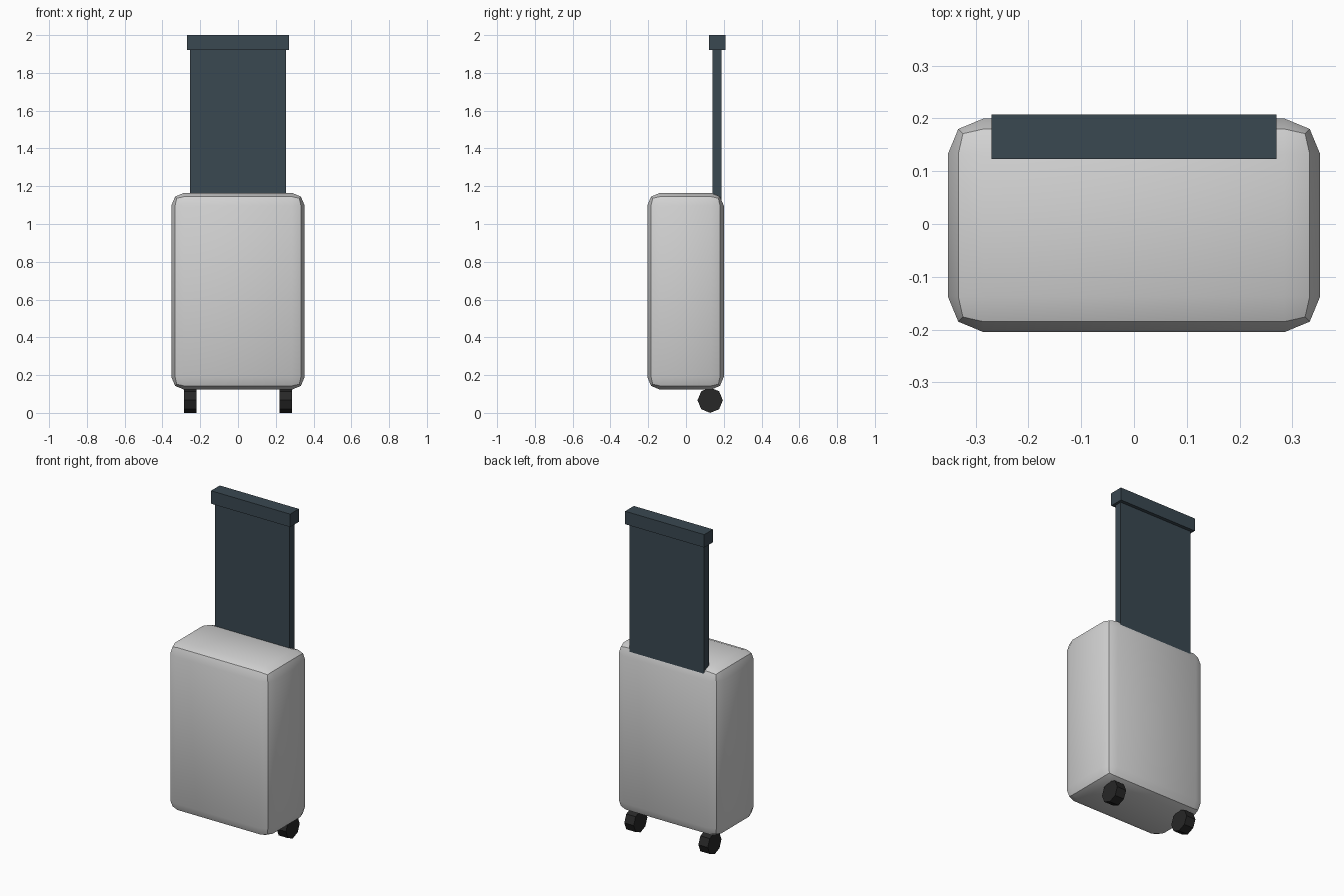
import bpy
import bmesh
import math
from mathutils import Matrix

cube = bpy.data.objects.get("Cube")
if cube:
    bpy.data.objects.remove(cube, do_unlink=True)


def material(name, rgb):
    mat = bpy.data.materials.new(name)
    mat.use_nodes = True
    mat.diffuse_color = (*rgb, 1)
    mat.node_tree.nodes["Principled BSDF"].inputs["Base Color"].default_value = (*rgb, 1)
    return mat


def add_object(name, bm, mat):
    mesh = bpy.data.meshes.new(name)
    bm.to_mesh(mesh)
    bm.free()
    mesh.materials.append(mat)
    obj = bpy.data.objects.new(name, mesh)
    bpy.context.collection.objects.link(obj)
    return obj


def box(name, low, high, mat):
    """Box between two opposite corners."""
    size = [b - a for a, b in zip(low, high)]
    centre = [(a + b) / 2 for a, b in zip(low, high)]
    bm = bmesh.new()
    bmesh.ops.create_cube(bm, size=1)
    bmesh.ops.scale(bm, vec=size, verts=bm.verts)
    bmesh.ops.translate(bm, vec=centre, verts=bm.verts)
    return add_object(name, bm, mat)


shell_grey = material("light grey shell", (0.65, 0.65, 0.65))
slate = material("dark slate", (0.042, 0.065, 0.083))
rubber = material("black rubber", (0.02, 0.02, 0.02))

# Case with rounded edges and a crease along the middle of each bevel
case = box("case", (-0.353, -0.205, 0.123), (0.353, 0.2, 1.165), shell_grey)
bevel = case.modifiers.new("rounded edges", "BEVEL")
bevel.width = 0.068
bevel.segments = 2
bpy.context.view_layer.objects.active = case
case.select_set(True)
bpy.ops.object.modifier_apply(modifier=bevel.name)
bpy.ops.object.shade_smooth_by_angle(angle=math.radians(30))
case.select_set(False)

# Pull-up handle
box("handle_panel", (-0.254, 0.14, 1.0), (0.254, 0.187, 1.93), slate)
box("handle_grip", (-0.27, 0.123, 1.92), (0.27, 0.208, 2.0), slate)

# Eight-sided wheels under the back edge
for side, x in (("left", 0.253), ("right", -0.253)):
    bm = bmesh.new()
    bmesh.ops.create_cone(bm, cap_ends=True, segments=8, radius1=0.067,
                          radius2=0.067, depth=0.064)
    bmesh.ops.transform(bm, verts=bm.verts, matrix=Matrix.Translation((x, 0.128, 0.067))
                        @ Matrix.Rotation(math.pi / 2, 4, "Y"))
    add_object(side + "_wheel", bm, rubber)
